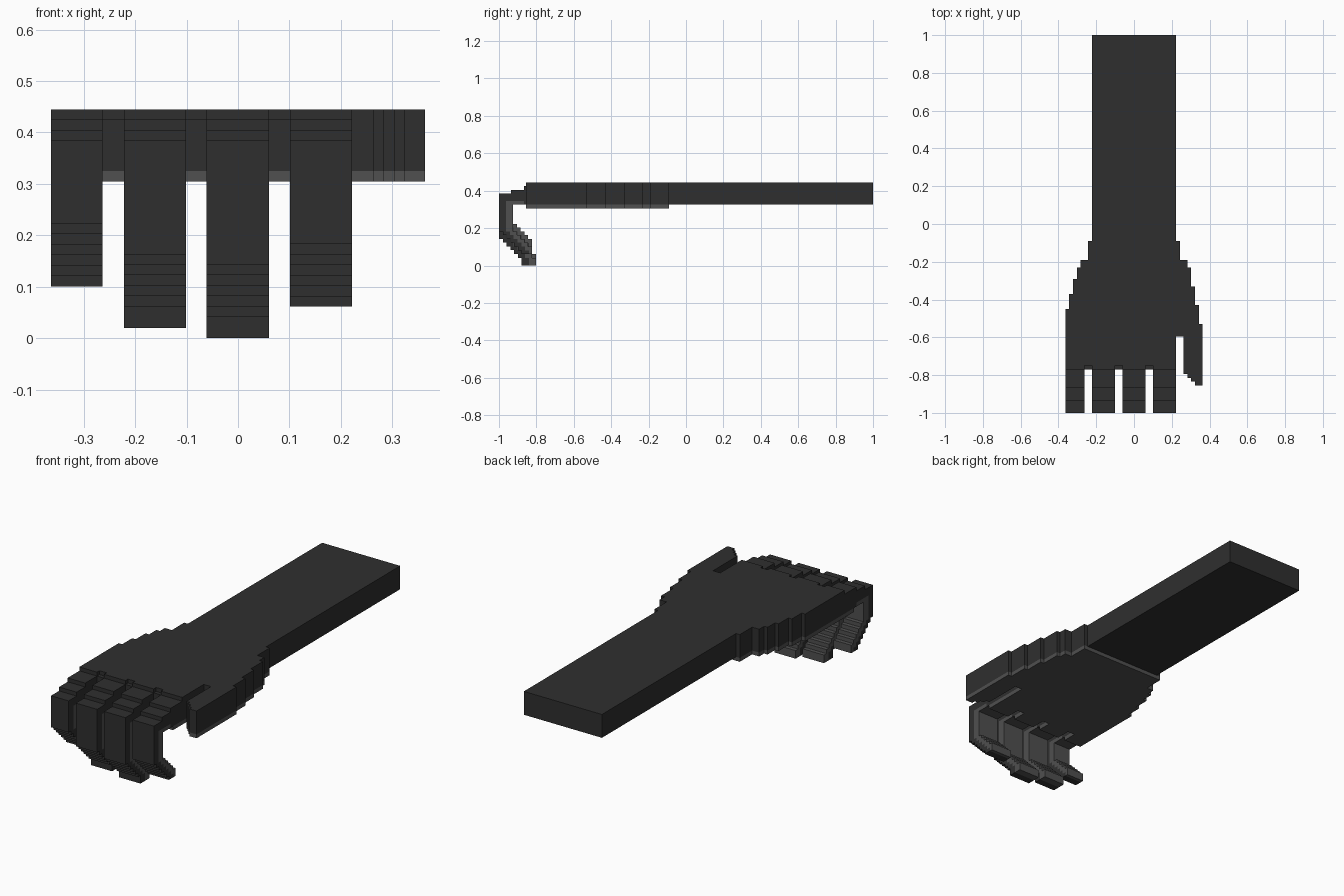
import bpy, bmesh

cube = bpy.data.objects.get("Cube")
if cube:
    bpy.data.objects.remove(cube, do_unlink=True)


def make_material(name, value):
    m = bpy.data.materials.new(name)
    m.use_nodes = True
    col = (value, value, value, 1)
    m.diffuse_color = col
    m.node_tree.nodes["Principled BSDF"].inputs["Base Color"].default_value = col
    return m


DARK = make_material("dark grey", 0.028)
PAD = make_material("pad grey", 0.08)


def prism(name, points, axis, lo, hi, mat):
    """Extrude a 2D outline along z (outline in x, y) or along x (outline in y, z)."""
    bm = bmesh.new()
    place = (lambda p: (p[0], p[1], lo)) if axis == "z" else (lambda p: (lo, p[0], p[1]))
    face = bm.faces.new([bm.verts.new(place(p)) for p in points])
    ext = bmesh.ops.extrude_face_region(bm, geom=[face])
    move = (0, 0, hi - lo) if axis == "z" else (hi - lo, 0, 0)
    bmesh.ops.translate(bm, vec=move,
                        verts=[g for g in ext["geom"] if isinstance(g, bmesh.types.BMVert)])
    bmesh.ops.recalc_face_normals(bm, faces=bm.faces)
    me = bpy.data.meshes.new(name)
    bm.to_mesh(me)
    bm.free()
    me.materials.append(mat)
    ob = bpy.data.objects.new(name, me)
    bpy.context.collection.objects.link(ob)
    return ob


def side_steps(steps, sign, end):
    """Stepped hand edge: each (x, y) widens to x at depth y."""
    pts = []
    for i, (x, y) in enumerate(steps):
        nxt = steps[i + 1][1] if i + 1 < len(steps) else end
        pts += [(sign * x, y), (sign * x, nxt)]
    return pts


# Hand outline: stepped thumb side, thumb tip, palm end, stepped outer side
PALM_END, WEB_END, WRIST = -0.75, -0.77, -0.09
thumb_side = side_steps([(.243, WRIST), (.283, -.19), (.303, -.23), (.323, -.33),
                         (.343, -.43), (.363, -.53)], 1, -.855)
outer_side = side_steps([(.243, WRIST), (.283, -.19), (.303, -.23), (.323, -.29),
                         (.343, -.37), (.363, -.45)], -1, PALM_END)
thumb_tip = [(.323, -.855), (.323, -.835), (.303, -.835), (.303, -.815),
             (.283, -.815), (.283, -.795), (.263, -.795), (.263, -.595),
             (.222, -.595), (.222, PALM_END)]
hand = thumb_side + thumb_tip + outer_side[::-1]

# Forearm and back of hand in one slab, with the pad layer underneath
prism("forearm_and_hand", [(-.222, WRIST), (-.222, 1), (.222, 1), (.222, WRIST)] + hand,
      "z", .325, .445, DARK)
prism("palm_pad", hand, "z", .305, .325, PAD)

# Lower ledge between the finger roots
ledge = [(-.363, PALM_END), (.222, PALM_END), (.222, WEB_END), (-.363, WEB_END)]
prism("finger_web", ledge, "z", .325, .425, DARK)
prism("finger_web_pad", ledge, "z", .305, .325, PAD)


def stair(y, z, n, bottom, d=0.0203):
    """Steps running back and down from (y, z), ending at the fingertip."""
    pts = [(y, z)]
    for i in range(n):
        y += d
        pts += [(y, z), (y, z - d if i < n - 1 else bottom)]
        z -= d
    return pts


def finger(name, x0, x1, knuckle, tip, inner_steps):
    top = [(PALM_END, .445), (-.77, .445), (-.77, .425), (-.865, .425), (-.865, .405),
           (-.935, .405), (-.935, .385), (-1, .385)]
    outer = top + stair(-1, knuckle, 6, tip)
    middle = [(PALM_END, .325), (-.865, .325), (-.865, .345),
              (-.962, .345)] + stair(-.962, knuckle, 6, tip)
    inner = [(PALM_END, .305), (-.845, .305), (-.845, .325),
             (-.925, .325)] + stair(-.925, knuckle, inner_steps, tip)
    prism(name, outer + middle[::-1], "x", x0, x1, DARK)
    prism(name + "_pad", middle + inner[::-1], "x", x0, x1, PAD)


# Four curled fingers
finger("index_finger", .101, .222, .183, .062, 5)
finger("middle_finger", -.061, .06, .143, 0.0, 6)
finger("ring_finger", -.222, -.101, .163, .02, 6)
finger("little_finger", -.363, -.263, .223, .101, 5)
